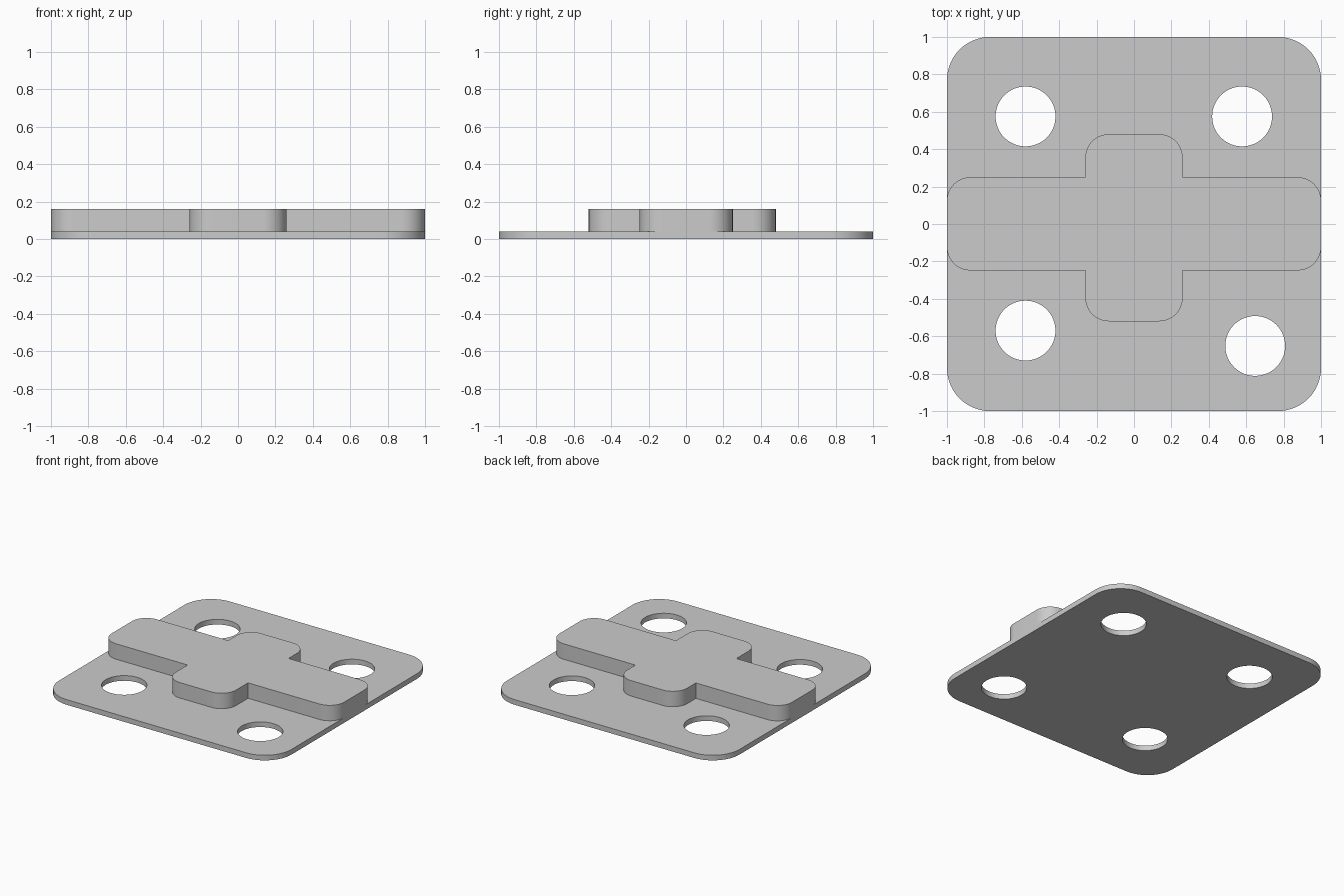
import bpy, bmesh, math
from mathutils import Vector

cube = bpy.data.objects.get("Cube")
if cube:
    bpy.data.objects.remove(cube)

grey = bpy.data.materials.new("plain grey")
grey.use_nodes = True
colour = (0.6, 0.6, 0.6, 1)
grey.diffuse_color = colour
grey.node_tree.nodes["Principled BSDF"].inputs["Base Color"].default_value = colour


def rounded(corners, steps=16):
    """Outline from (x, y, radius) right-angle corners, counter-clockwise."""
    points = []
    for i, (x, y, r) in enumerate(corners):
        p = Vector((x, y))
        if r == 0:
            points.append(p)
            continue
        a = (Vector(corners[i - 1][:2]) - p).normalized()
        b = (Vector(corners[(i + 1) % len(corners)][:2]) - p).normalized()
        centre = p + (a + b) * r
        for k in range(steps + 1):
            t = math.pi / 2 * k / steps
            points.append(centre - (b * math.cos(t) + a * math.sin(t)) * r)
    return points


def slab(name, outlines, z0, z1):
    """Upright prism for each outline, all in one object."""
    bm = bmesh.new()
    for outline in outlines:
        face = bm.faces.new([bm.verts.new((p.x, p.y, z0)) for p in outline])
        made = bmesh.ops.extrude_face_region(bm, geom=[face])["geom"]
        top = [v for v in made if isinstance(v, bmesh.types.BMVert)]
        bmesh.ops.translate(bm, verts=top, vec=(0, 0, z1 - z0))
    bmesh.ops.recalc_face_normals(bm, faces=bm.faces)
    mesh = bpy.data.meshes.new(name)
    bm.to_mesh(mesh)
    bm.free()
    mesh.materials.append(grey)
    obj = bpy.data.objects.new(name, mesh)
    bpy.context.collection.objects.link(obj)
    return obj


def smooth(obj):
    bpy.ops.object.select_all(action="DESELECT")
    obj.select_set(True)
    bpy.context.view_layer.objects.active = obj
    bpy.ops.object.shade_smooth_by_angle(angle=math.radians(30))


# Base plate with rounded corners
R = 0.23
plate = slab("base_plate",
             [rounded([(-1, -1, R), (1, -1, R), (1, 1, R), (-1, 1, R)])], 0, 0.04)

# Four mounting holes, one set further out
HOLE = 0.16
centres = [(-0.58, 0.575), (0.578, 0.575), (-0.58, -0.57), (0.648, -0.652)]
circles = [[Vector((x + HOLE * math.cos(k * math.tau / 64),
                    y + HOLE * math.sin(k * math.tau / 64))) for k in range(64)]
           for x, y in centres]
cutter = slab("hole_cutter", circles, -0.1, 0.1)
cutter.hide_render = True
cut = plate.modifiers.new("holes", "BOOLEAN")
cut.operation = "DIFFERENCE"
cut.solver = "EXACT"
cut.object = cutter
bpy.ops.object.select_all(action="DESELECT")
plate.select_set(True)
bpy.context.view_layer.objects.active = plate
bpy.ops.object.modifier_apply(modifier="holes")
bpy.data.objects.remove(cutter)
smooth(plate)

# Raised cross: rounded arm ends, sharp inner corners
W, N, S, A, B, r = 0.26, 0.48, -0.52, 0.25, -0.248, 0.125
cross = slab("raised_cross", [rounded([
    (-1, B, r), (-W, B, 0), (-W, S, r), (W, S, r), (W, B, 0), (1, B, r),
    (1, A, r), (W, A, 0), (W, N, r), (-W, N, r), (-W, A, 0), (-1, A, r)])], 0.04, 0.16)
smooth(cross)
